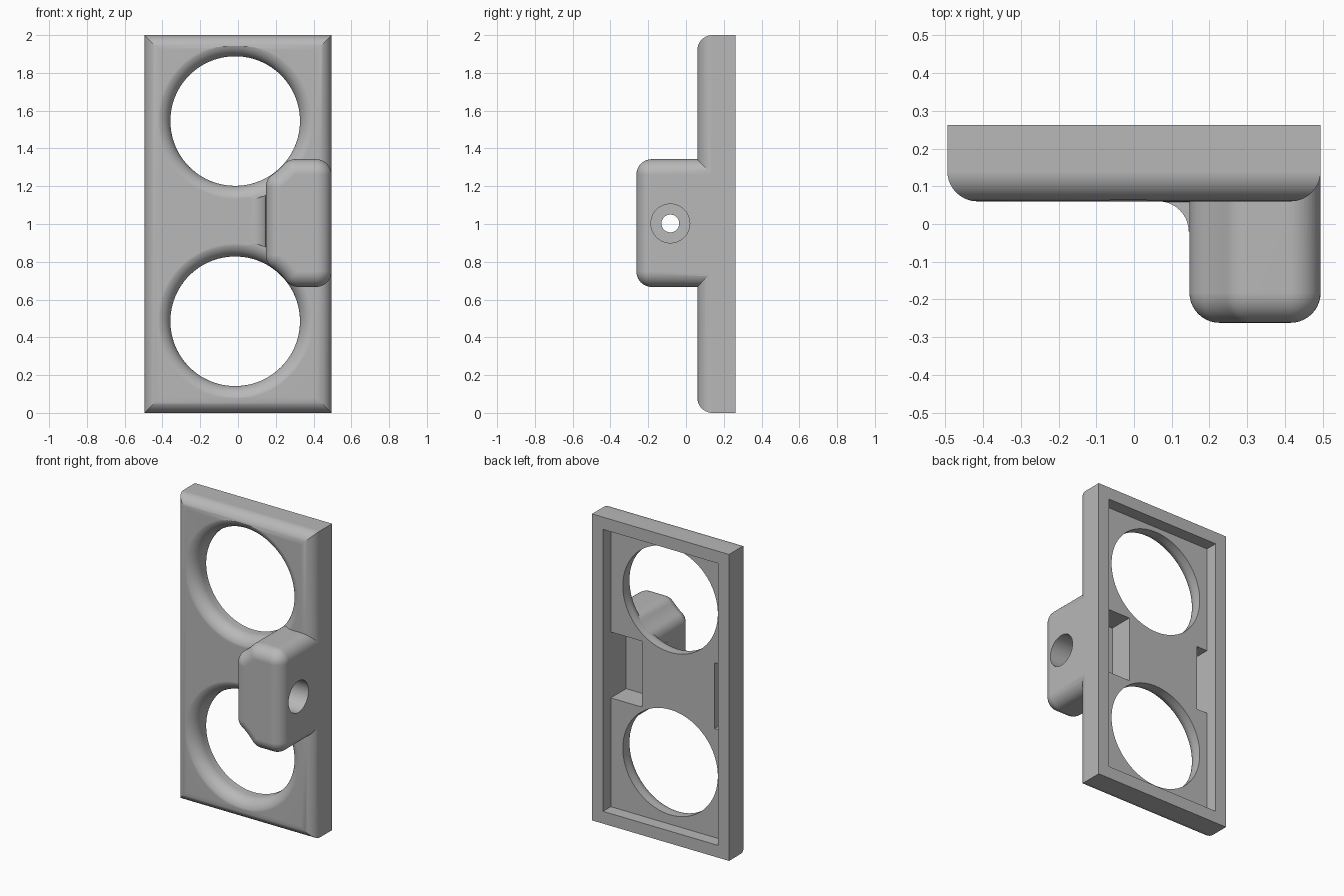
import bpy, bmesh
from math import sin, cos, pi, atan2, sqrt, radians

cube = bpy.data.objects.get("Cube")
if cube:
    bpy.data.objects.remove(cube, do_unlink=True)

R = 0.08            # edge rounding
HOLE_R = 0.343
HOLE_X = -0.015
HOLE_Z = {1: 1.545, -1: 0.485}
SIDE = 0.495
FRONT, FLOOR = 0.06, 0.183

grey = bpy.data.materials.new("plain grey")
grey.use_nodes = True
grey.diffuse_color = (0.48, 0.48, 0.48, 1)
grey.node_tree.nodes["Principled BSDF"].inputs["Base Color"].default_value = grey.diffuse_color


def loft(name, outline, rings, place=lambda u, v, w: (u, w, v)):
    """Outline of (u, v, normal u, normal v), stacked as rings of (inset, w)."""
    bm = bmesh.new()
    loops = [[bm.verts.new(place(u - nu * d, v - nv * d, w)) for u, v, nu, nv in outline]
             for d, w in rings]
    n = len(outline)
    for a, b in zip(loops, loops[1:]):
        for i in range(n):
            j = (i + 1) % n
            bm.faces.new((a[i], a[j], b[j], b[i]))
    bm.faces.new(loops[0])
    bm.faces.new(loops[-1])
    bmesh.ops.recalc_face_normals(bm, faces=bm.faces)
    mesh = bpy.data.meshes.new(name)
    bm.to_mesh(mesh)
    bm.free()
    mesh.materials.append(grey)
    obj = bpy.data.objects.new(name, mesh)
    bpy.context.collection.objects.link(obj)
    return obj


def arc(cx, cz, r, a0, a1, steps=10, facing=1):
    angles = [a0 + (a1 - a0) * i / steps for i in range(steps + 1)]
    return [(cx + r * cos(a), cz + r * sin(a), facing * cos(a), facing * sin(a)) for a in angles]


def circle(cx, cz, r, sides=96):
    return arc(cx, cz, r, 0, 2 * pi, sides)[:-1]


def rectangle(x0, x1, z0, z1):
    return [(x0, z0, -1, -1), (x1, z0, 1, -1), (x1, z1, 1, 1), (x0, z1, -1, 1)]


def round_over(start, r=R, sign=1, steps=10):
    angles = [pi / 2 * i / steps for i in range(steps + 1)]
    return [(sign * r * (1 - sin(a)), start + r * (1 - cos(a))) for a in angles]


def combine(body, tool, operation):
    tool.hide_render = True
    mod = body.modifiers.new("combine", "BOOLEAN")
    mod.operation, mod.solver, mod.object = operation, "EXACT", tool
    bpy.context.view_layer.objects.active = body
    bpy.ops.object.modifier_apply(modifier=mod.name)
    bpy.data.objects.remove(tool, do_unlink=True)


def cut_box(body, name, x0, x1, y0, z0, z1):
    combine(body, loft(name, rectangle(x0, x1, z0, z1), [(0, y0), (0, 0.4)]), "DIFFERENCE")


def lug_outline(x0, z0, z1, r=0.082):
    """Rounded block whose inner corners are scooped out around the holes."""
    points = []
    big = HOLE_R + 0.002
    for s, edge in ((1, z1), (-1, z0)):
        hz = HOLE_Z[s]
        # convex rounds either side of the scoop
        ax = x0 + r
        az = hz - s * sqrt((big + r) ** 2 - (ax - HOLE_X) ** 2)
        bz = edge - s * r
        bx = HOLE_X + sqrt((big + r) ** 2 - (bz - hz) ** 2)
        ta = atan2(s * (hz - az), HOLE_X - ax)
        tb = atan2(s * (hz - bz), HOLE_X - bx)
        half = arc(ax, 0, r, pi, ta, 8)
        half = [(x, az + s * z, nx, s * nz) for x, z, nx, nz in half]
        scoop = arc(HOLE_X, 0, big, ta + pi, tb + pi, 8, -1)
        half += [(x, hz + s * z, nx, s * nz) for x, z, nx, nz in scoop[1:-1]]
        ends = arc(bx, 0, r, tb, pi / 2, 8) + arc(SIDE - r, 0, r, pi / 2, 0, 10)
        half += [(x, bz + s * z, nx, s * nz) for x, z, nx, nz in ends]
        points += half if s == 1 else half[::-1]
    return points


# Plate with rounded front edges and mitred corners
body = loft("holder_body", rectangle(-SIDE, SIDE, 0, 2), round_over(FRONT) + [(0, 0.263)])

# Concave blend between plate and lug
blend = [(0.065 + R * sin(a), -0.02 + R * cos(a), 0, 0)
         for a in [pi / 2 * i / 10 for i in range(11)]]
blend += [(0.18, -0.02, 0, 0), (0.18, 0.1, 0, 0), (0.065, 0.1, 0, 0)]
combine(body, loft("lug_blend", blend, [(0, 0.8), (0, 1.23)], lambda u, v, w: (u, v, w)), "UNION")

# Large holes with a rounded front lip
for hz in HOLE_Z.values():
    lip = round_over(FRONT - 0.001, R + 0.001, -1)
    cutter = loft("hole_cutter", circle(HOLE_X, hz, HOLE_R),
                  [(lip[0][0], -0.1)] + lip + [(0, 0.4)])
    combine(body, cutter, "DIFFERENCE")

# Side lug
combine(body, loft("side_lug", lug_outline(0.147, 0.667, 1.343),
                   round_over(-0.262) + [(0, 0.15)]), "UNION")

# Back recess and the two pockets in its floor
cut_box(body, "recess_cutter", -0.415, 0.415, FLOOR, 0.08, 1.92)
cut_box(body, "lug_pocket_cutter", 0.19, 0.415, 0.025, 0.79, 1.22)
cut_box(body, "slot_cutter", -0.415, -0.335, 0.075, 0.79, 1.22)

# Stepped screw bore through the lug
bore = loft("bore_cutter", circle(-0.083, 1.003, 0.047, 48),
            [(0, 0), (0, 0.27), (-0.056, 0.27), (-0.056, 0.6)], lambda u, v, w: (w, u, v))
combine(body, bore, "DIFFERENCE")

# Smooth shading with crisp edges
bpy.ops.object.select_all(action="DESELECT")
body.select_set(True)
bpy.context.view_layer.objects.active = body
bpy.ops.object.shade_smooth_by_angle(angle=radians(25))
weighted = body.modifiers.new("weighted normals", "WEIGHTED_NORMAL")
weighted.keep_sharp = True
